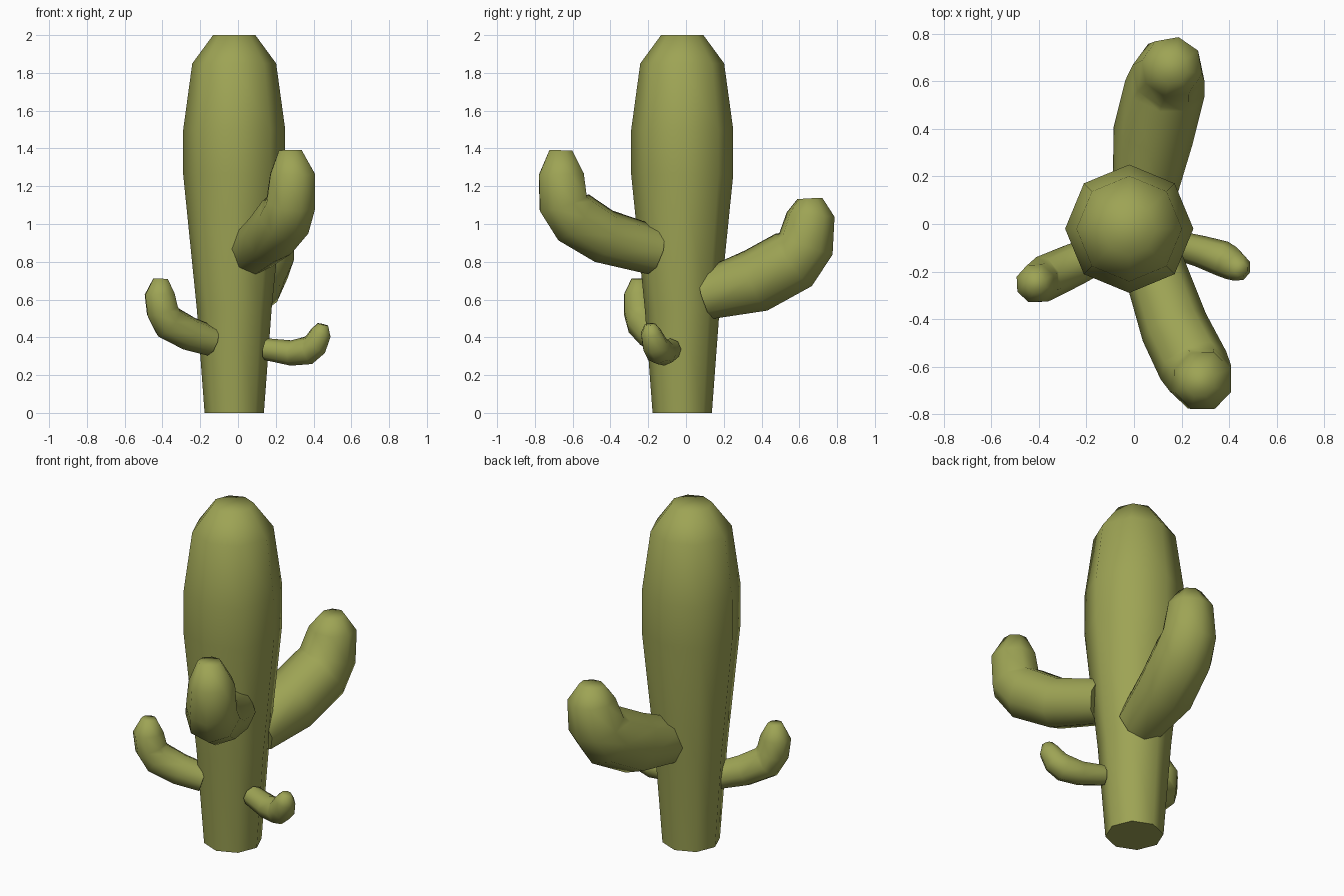
import bpy, bmesh, math
from mathutils import Vector

if "Cube" in bpy.data.objects:
    bpy.data.objects.remove(bpy.data.objects["Cube"])

SIDES = 8
green = bpy.data.materials.new("cactus_green")
green.diffuse_color = (0.34, 0.37, 0.09, 1)
green.use_nodes = True
green.node_tree.nodes["Principled BSDF"].inputs["Base Color"].default_value = green.diffuse_color


def tube(name, rings):
    """Capped eight-sided tube through rings of (x, y, z, radius)."""
    pts = [Vector(r[:3]) for r in rings]
    run = pts[-2] - pts[0]
    run.z = 0
    # sideways axis is shared by all rings, so the tube never twists
    side = run.cross(Vector((0, 0, 1))).normalized() if run.length > 0.01 else Vector((1, 0, 0))
    bm = bmesh.new()
    loops = []
    for i, p in enumerate(pts):
        tangent = pts[min(i + 1, len(pts) - 1)] - pts[max(i - 1, 0)]
        up = side.cross(tangent).normalized()
        loop = []
        for k in range(SIDES):
            a = 2 * math.pi * k / SIDES
            loop.append(bm.verts.new(p + rings[i][3] * (math.cos(a) * side + math.sin(a) * up)))
        loops.append(loop)
    for a, b in zip(loops, loops[1:]):
        for k in range(SIDES):
            n = (k + 1) % SIDES
            bm.faces.new((a[k], a[n], b[n], b[k]))
    bm.faces.new(loops[0])
    bm.faces.new(loops[-1])
    bmesh.ops.recalc_face_normals(bm, faces=bm.faces)
    mesh = bpy.data.meshes.new(name)
    bm.to_mesh(mesh)
    bm.free()
    mesh.materials.append(green)
    obj = bpy.data.objects.new(name, mesh)
    bpy.context.collection.objects.link(obj)
    bpy.ops.object.select_all(action='DESELECT')
    obj.select_set(True)
    bpy.context.view_layer.objects.active = obj
    bpy.ops.object.shade_smooth_by_angle(angle=math.radians(75))


# Trunk: bulging column, narrow at the ground
tube("trunk", [(-0.02, -0.02, z, r) for z, r in
               [(0, 0.157), (0.55, 0.198), (1.26, 0.27), (1.5, 0.27), (1.85, 0.222), (2, 0.112)]])

# Large arms
tube("front_arm", [(0.08, -0.17, 0.86, 0.13), (0.17, -0.435, 0.935, 0.145),
                   (0.25, -0.595, 1.035, 0.15), (0.28, -0.65, 1.11, 0.14),
                   (0.29, -0.66, 1.265, 0.128), (0.277, -0.663, 1.39, 0.065)])
tube("back_arm", [(0.04, 0.107, 0.625, 0.132), (0.08, 0.37, 0.70, 0.17),
                  (0.13, 0.57, 0.81, 0.17), (0.145, 0.635, 0.895, 0.155),
                  (0.16, 0.66, 1.05, 0.13), (0.16, 0.655, 1.135, 0.068)])

# Small arms
tube("left_arm", [(-0.14, -0.12, 0.38, 0.08), (-0.26, -0.175, 0.42, 0.09),
                  (-0.37, -0.225, 0.48, 0.095), (-0.40, -0.245, 0.54, 0.09),
                  (-0.415, -0.25, 0.63, 0.084), (-0.41, -0.25, 0.71, 0.041)])
tube("right_arm", [(0.15, -0.08, 0.337, 0.058), (0.28, -0.115, 0.317, 0.067),
                   (0.37, -0.145, 0.33, 0.075), (0.41, -0.165, 0.362, 0.07),
                   (0.44, -0.185, 0.425, 0.057), (0.45, -0.19, 0.468, 0.03)])
